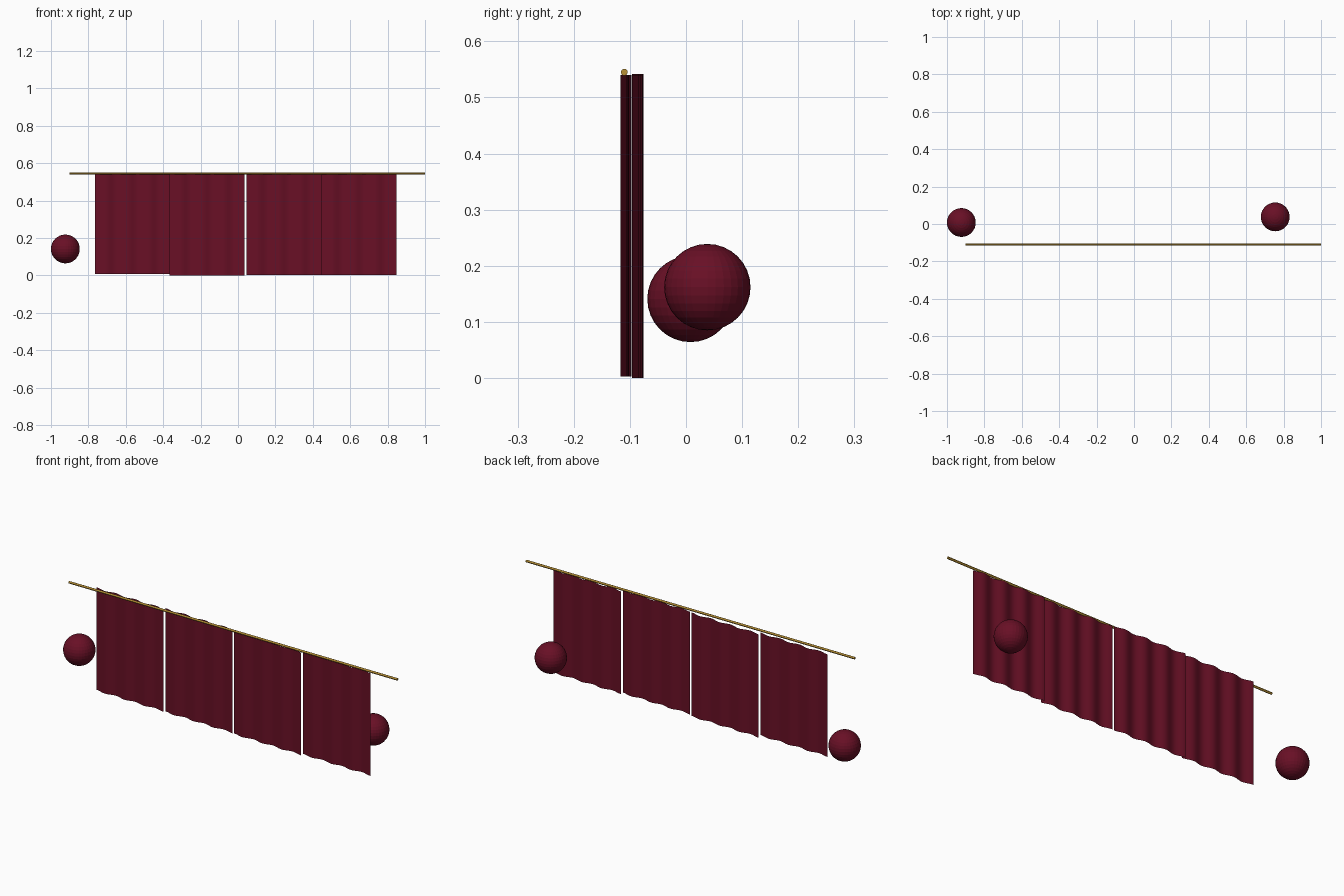
import bpy, bmesh, math

cube = bpy.data.objects.get("Cube")
if cube:
    bpy.data.objects.remove(cube, do_unlink=True)


def material(name, color):
    mat = bpy.data.materials.new(name)
    mat.use_nodes = True
    mat.diffuse_color = color
    mat.node_tree.nodes["Principled BSDF"].inputs["Base Color"].default_value = color
    return mat


burgundy = material("burgundy_cloth", (0.14, 0.005, 0.019, 1))
gold = material("gold_metal", (0.48, 0.28, 0.035, 1))

WIDTH = 0.402
STEPS = 56


def curtain_panel(name, x, y, bottom, top):
    """Thin pleated sheet: a wavy line extruded upward."""
    bm = bmesh.new()
    line = []
    for i in range(STEPS + 1):
        t = i / STEPS
        fold = 0.006 * math.cos(7 * math.pi * t) + 0.004 * math.cos(math.pi * t)
        line.append(bm.verts.new((x + WIDTH * t, y + fold, bottom)))
    edges = [bm.edges.new(pair) for pair in zip(line, line[1:])]
    new = bmesh.ops.extrude_edge_only(bm, edges=edges)["geom"]
    for v in new:
        if isinstance(v, bmesh.types.BMVert):
            v.co.z = top
    bmesh.ops.recalc_face_normals(bm, faces=bm.faces)
    # Cloth faces forward
    if sum(f.normal.y for f in bm.faces) > 0:
        bmesh.ops.reverse_faces(bm, faces=bm.faces)
    for f in bm.faces:
        f.smooth = True
    mesh = bpy.data.meshes.new(name)
    bm.to_mesh(mesh)
    bm.free()
    mesh.materials.append(burgundy)
    bpy.context.collection.objects.link(bpy.data.objects.new(name, mesh))


# Two pairs of panels, the right pair hung just behind the rod
curtain_panel("curtain_right_outer", -0.765, -0.086, 0.006, 0.542)
curtain_panel("curtain_right_inner", -0.366, -0.086, 0.0, 0.54)
curtain_panel("curtain_left_inner", 0.045, -0.107, 0.003, 0.54)
curtain_panel("curtain_left_outer", 0.445, -0.107, 0.003, 0.54)

# Rod
bpy.ops.mesh.primitive_cylinder_add(vertices=12, radius=0.006, depth=1.9,
                                    location=(0.05, -0.11, 0.545),
                                    rotation=(0, math.pi / 2, 0))
rod = bpy.context.object
rod.name = "curtain_rod"
rod.data.materials.append(gold)
bpy.ops.object.shade_smooth_by_angle()

# Loose balls behind the curtain
for name, place in (("ball_right", (-0.923, 0.008, 0.141)),
                    ("ball_left", (0.755, 0.038, 0.162))):
    bpy.ops.mesh.primitive_uv_sphere_add(segments=32, ring_count=16,
                                         radius=0.077, location=place)
    ball = bpy.context.object
    ball.name = name
    ball.data.materials.append(burgundy)
